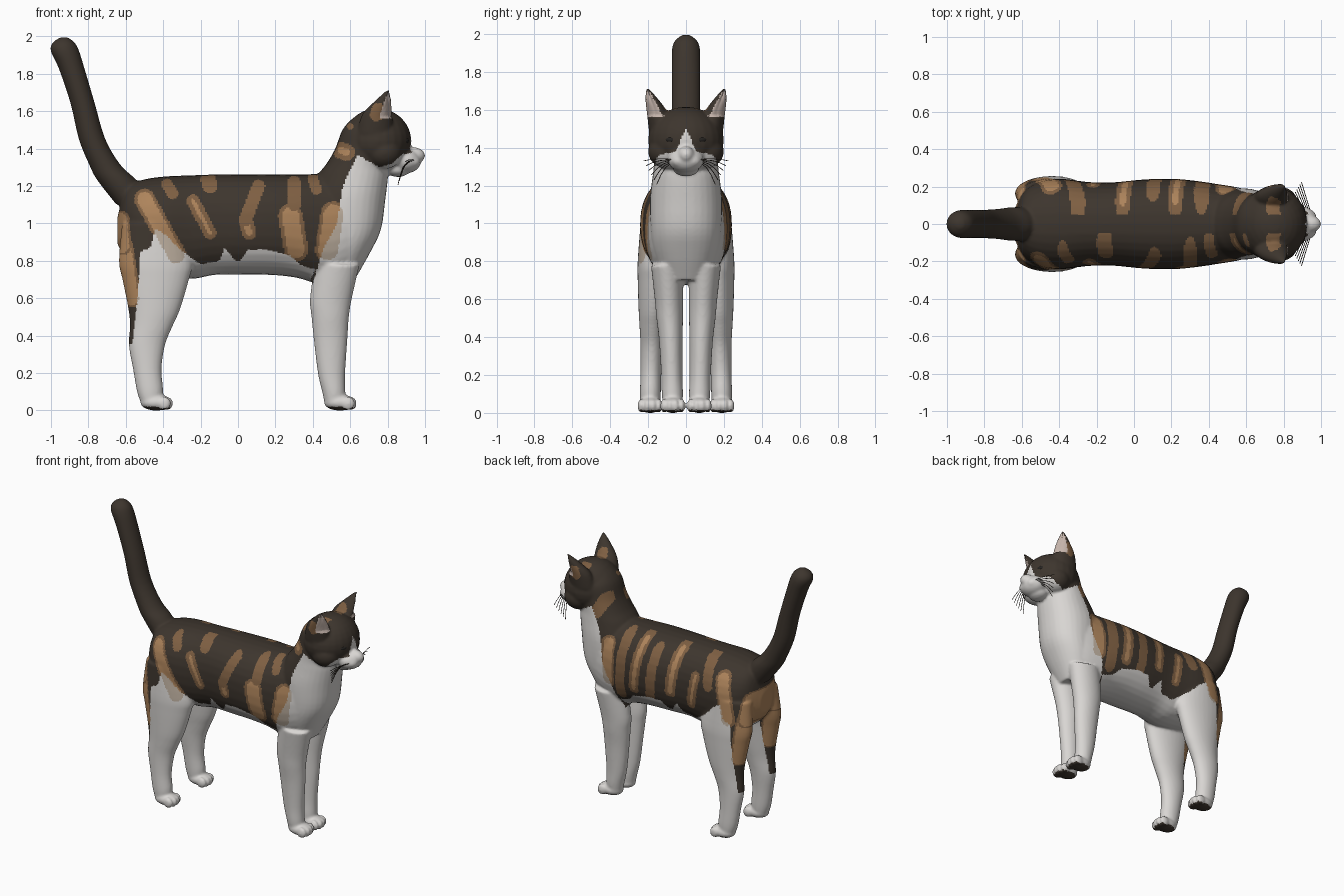
import bpy, bmesh, math
from mathutils import Vector, Matrix

if "Cube" in bpy.data.objects:
    bpy.data.objects.remove(bpy.data.objects["Cube"])


def material(name, rgb):
    m = bpy.data.materials.new(name)
    m.diffuse_color = (*rgb, 1)
    m.use_nodes = True
    m.node_tree.nodes["Principled BSDF"].inputs["Base Color"].default_value = m.diffuse_color
    return m


WHITE, DARK, BROWN, GINGER, CREAM, PINK, EYE = range(7)
mats = [material("white_fur", (.69, .67, .65)), material("dark_fur", (.047, .036, .027)),
        material("brown_fur", (.21, .115, .055)), material("ginger_fur", (.42, .23, .105)),
        material("cream_fur", (.50, .42, .34)), material("pink_skin", (.56, .46, .41)),
        material("eye_dark", (.02, .018, .016))]


def spline(rows, t):
    """Catmull-Rom through rows of numbers."""
    i = min(int(t), len(rows) - 2)
    f = t - i
    a, b, c, d = (rows[max(0, min(len(rows) - 1, i + k))] for k in (-1, 0, 1, 2))
    return [.5 * (2*q + (r - p)*f + (2*p - 5*q + 4*r - s)*f*f + (3*q - p - 3*r + s)*f**3)
            for p, q, r, s in zip(a, b, c, d)]


def loft(bm, rows, axis, side=1, power=1.0, steps=4, n=32):
    """Closed skin over oval rings. z rows: z, cx, rx, cy, ry; x rows: x, cz, rz, cy, ry."""
    rings = []
    for k in range((len(rows) - 1) * steps + 1):
        h, c, r, cy, ry = spline(rows, k / steps)
        ring = []
        for j in range(n):
            a = 2 * math.pi * j / n
            u, v = (math.copysign(abs(w) ** power, w) for w in (math.cos(a), math.sin(a)))
            p, y = c + max(r, .004) * u, side * (cy + max(ry, .004) * v)
            ring.append(bm.verts.new((p, y, h) if axis == "z" else (h, y, p)))
        rings.append(ring)
    for a, b in zip(rings, rings[1:]):
        for j in range(n):
            bm.faces.new((a[j], a[(j + 1) % n], b[(j + 1) % n], b[j]))
    bm.faces.new(rings[0])
    bm.faces.new(rings[-1])


def blob(bm, centre, radii, yaw=0):
    m = Matrix.Translation(centre) @ Matrix.Rotation(yaw, 4, "Z") @ Matrix.Diagonal((*radii, 1))
    bmesh.ops.create_uvsphere(bm, u_segments=24, v_segments=16, radius=1, matrix=m)


def to_object(bm, name, mat=None):
    bmesh.ops.recalc_face_normals(bm, faces=bm.faces)
    me = bpy.data.meshes.new(name)
    bm.to_mesh(me)
    bm.free()
    for m in ([mats[mat]] if mat is not None else mats):
        me.materials.append(m)
    me.shade_smooth()
    ob = bpy.data.objects.new(name, me)
    bpy.context.collection.objects.link(ob)
    return ob


bm = bmesh.new()
# trunk
loft(bm, [(-.645, .96, .07, 0, .06), (-.60, 1.0, .185, 0, .16), (-.52, .99, .24, 0, .222),
          (-.40, .985, .265, 0, .242), (-.25, .98, .277, 0, .225), (-.12, .993, .268, 0, .222),
          (.05, .994, .268, 0, .238), (.2, .993, .27, 0, .242), (.32, .985, .277, 0, .232),
          (.45, .97, .295, 0, .213), (.58, .99, .28, 0, .19), (.68, 1.03, .21, 0, .15),
          (.75, 1.05, .1, 0, .08)], "x", power=.88)
# chest and neck
loft(bm, [(.70, .515, .11, 0, .12), (.85, .555, .155, 0, .17), (.97, .58, .185, 0, .187),
          (1.13, .583, .205, 0, .19), (1.25, .612, .19, 0, .176), (1.32, .637, .163, 0, .168),
          (1.40, .68, .16, 0, .165), (1.50, .708, .15, 0, .16), (1.56, .71, .1, 0, .1)], "z", power=.92)
# tail
loft(bm, [(1.10, -.55, .10, 0, .09), (1.23, -.647, .105, 0, .09), (1.31, -.71, .084, 0, .082),
          (1.45, -.78, .071, 0, .077), (1.64, -.83, .065, 0, .076), (1.83, -.89, .069, 0, .076),
          (1.92, -.925, .076, 0, .074), (1.965, -.932, .06, 0, .058), (1.995, -.93, .02, 0, .02)], "z")
# head
blob(bm, (.745, 0, 1.44), (.182, .2, .175))
blob(bm, (.895, 0, 1.335), (.085, .095, .068))
blob(bm, (.94, 0, 1.362), (.06, .045, .045))
blob(bm, (.855, 0, 1.29), (.065, .07, .042))
for s in (-1, 1):
    blob(bm, (.78, s * .1, 1.38), (.1, .1, .09))
    blob(bm, (.93, s * .035, 1.33), (.045, .045, .038))
    # ears
    loft(bm, [(1.48, .73, .095, .13, .065), (1.58, .745, .082, .15, .056),
              (1.65, .775, .048, .178, .036), (1.712, .803, .008, .204, .008)], "z", s)
    # front legs
    loft(bm, [(.78, .53, .12, .10, .085), (.60, .497, .112, .09, .075), (.50, .493, .1, .086, .07),
              (.38, .495, .09, .08, .062), (.20, .50, .073, .075, .056), (.10, .512, .062, .072, .056),
              (.03, .52, .055, .07, .05)], "z", s)
    # hind legs
    loft(bm, [(1.0, -.45, .17, .14, .1), (.80, -.44, .197, .163, .092), (.70, -.44, .178, .17, .085),
              (.54, -.448, .138, .175, .075), (.45, -.464, .114, .178, .067), (.35, -.487, .097, .18, .06),
              (.22, -.485, .076, .185, .055), (.10, -.47, .07, .188, .055), (.03, -.465, .05, .188, .05)],
         "z", s)
    # paws with toes
    for x, y in ((.545, .07), (-.437, .19)):
        blob(bm, (x, s * y, .042), (.086, .062, .043))
        for k in (-1.5, -.5, .5, 1.5):
            blob(bm, (x + .06 - .011 * abs(k), s * y + k * .031, .037), (.036, .019, .037))

cat = to_object(bm, "cat_body")
rm = cat.modifiers.new("fuse", "REMESH")
rm.mode, rm.voxel_size = "VOXEL", .009
sm = cat.modifiers.new("soften", "SMOOTH")
sm.factor, sm.iterations = .5, 5
fused = bpy.data.meshes.new_from_object(cat.evaluated_get(bpy.context.evaluated_depsgraph_get()))
cat.modifiers.clear()
cat.data = fused
fused.materials.clear()
for m in mats:
    fused.materials.append(m)
low = min(v.co.z for v in fused.vertices)
for v in fused.vertices:
    v.co.z -= low


# hollow of the ears
def ear_facing(co, n):
    if co.z < 1.565 or abs(co.y) < .115 or co.x < .74:
        return 0
    return n.dot(Vector((.84, math.copysign(.5, co.y), .1)))


hollow = [(v.index, v.co - v.normal * .04 * (d - .55)) for v in fused.vertices
          if (d := ear_facing(v.co, v.normal)) > .55]

# lower edge of the dark coat: height against x
EDGE = [(-.70, .36), (-.565, .36), (-.54, .58), (-.52, .85), (-.47, .87), (-.44, .97), (-.39, .94),
        (-.31, .86), (-.18, .765), (-.10, .80), (-.07, .87), (0, .78), (.05, .86), (.15, .86), (.28, .83),
        (.33, .78), (.40, .68), (.45, .85), (.53, 1.0), (.56, 1.2), (.60, 1.29), (.64, 1.37), (.70, 1.33),
        (.76, 1.30), (.82, 1.32), (.88, 1.37), (1.0, 1.39)]


def edge(x):
    for (a, p), (b, q) in zip(EDGE, EDGE[1:]):
        if x <= b:
            return p + (q - p) * (x - a) / (b - a)
    return 1.4


# coat patches: x, z start, x, z end, radius, share of radius that is ginger
BOTH = [(-.63, 1.02, -.62, .88, .05, .75), (-.61, .88, -.57, .6, .05, .75), (.75, 1.61, .74, 1.58, .035, 0)]
RIGHT = BOTH + [(-.50, 1.13, -.33, .83, .055, .7), (-.38, 1.21, -.35, 1.16, .03, 0),
                (-.24, 1.12, -.15, .95, .035, .3), (-.16, 1.235, -.15, 1.2, .04, 0),
                (.11, 1.2, .04, 1.02, .035, 0), (.04, 1.02, .06, .95, .038, .45),
                (.30, 1.22, .30, 1.1, .035, 0), (.28, 1.04, .31, .86, .065, .7),
                (.40, 1.24, .42, 1.18, .028, 0), (.51, 1.05, .48, .86, .068, .75),
                (.55, 1.39, .58, 1.38, .045, .4), (.60, 1.52, .60, 1.52, .018, 0)]
LEFT = BOTH + [(-.44, 1.14, -.50, .88, .055, .7), (-.30, 1.23, -.33, 1.07, .04, 0),
               (-.22, 1.1, -.19, .9, .035, .3), (-.06, 1.23, -.03, .95, .04, .4),
               (.10, 1.2, .13, .86, .036, 0), (.22, 1.23, .26, .9, .04, .4),
               (.36, 1.22, .38, .82, .04, 0), (.49, 1.14, .48, .9, .055, .7),
               (.56, 1.42, .60, 1.33, .04, 0)]


def coat(co, n):
    x, y, z = co
    if x < -.66 or (x < -.58 and z > 1.15):
        return DARK
    if ear_facing(co, n) > .58:
        return PINK
    if z < .02 and n.z < -.6:
        return DARK
    if x > .84 and abs(y) < .05 * (1.5 - z) / .11:
        return WHITE
    white = z < edge(x) or (n.z < -.65 and z < .95)
    if abs(y) > .05 or x < -.55:
        for a, b, c, d, r, core in (RIGHT if y < 0 else LEFT):
            if min(a, c) - r < x < max(a, c) + r and min(b, d) - r < z < max(b, d) + r:
                l2 = (c - a) ** 2 + (d - b) ** 2 or 1
                t = max(0, min(1, ((x - a) * (c - a) + (z - b) * (d - b)) / l2))
                dist = math.hypot(x - a - t * (c - a), z - b - t * (d - b))
                if dist < r and not white:
                    return GINGER if dist < r * core else BROWN
                if dist < r * .8 and white and core > .6 and abs(y) > .12:
                    return CREAM
    return WHITE if white else DARK


for p in fused.polygons:
    p.material_index = coat(p.center, p.normal)
for i, co in hollow:
    fused.vertices[i].co = co
fused.shade_smooth()

# eyes with pale rims
for s, label in ((-1, "right"), (1, "left")):
    for part, mat, r, dx in (("eye_rim", CREAM, (.014, .036, .02), 0), ("eye", EYE, (.016, .029, .015), .003)):
        bm = bmesh.new()
        blob(bm, (.893 + dx, s * .083, 1.442), r, s * .4)
        to_object(bm, label + "_" + part, mat)

# nose pad
bm = bmesh.new()
blob(bm, (.982, 0, 1.362), (.015, .024, .016))
to_object(bm, "nose", PINK)

# mouth and whiskers
def strand(name, points, radius):
    cu = bpy.data.curves.new(name, "CURVE")
    cu.dimensions, cu.bevel_depth, cu.bevel_resolution = "3D", radius, 1
    sp = cu.splines.new("POLY")
    sp.points.add(len(points) - 1)
    for q, p in zip(sp.points, points):
        q.co = (*p, 1)
    cu.materials.append(mats[DARK])
    bpy.context.collection.objects.link(bpy.data.objects.new(name, cu))


for s, label in ((-1, "right"), (1, "left")):
    for k in range(6):
        reach, drop = .225 - .014 * k, .005 + .021 * k
        pts = [(.945 - .008 * k - .05 * t, s * (.06 + (reach - .06) * t),
                1.335 - .004 * k + .03 * t * (1 - t) - drop * t * t) for t in (0, .25, .5, .75, 1)]
        strand(f"{label}_whisker_{k + 1}", pts, .002)
